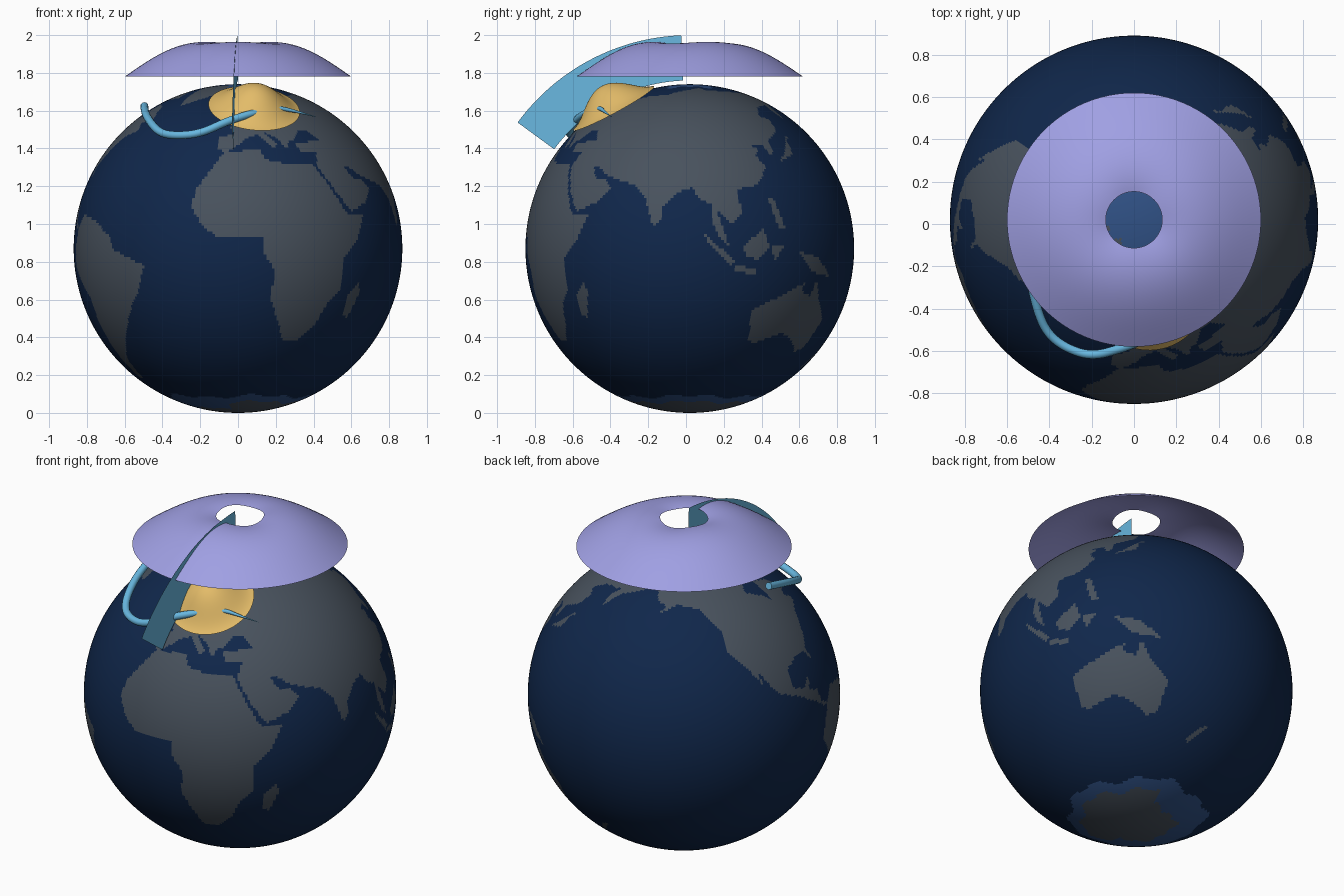
import bpy, bmesh
from math import sin, cos, pi, radians, degrees, asin, atan2
from mathutils import Vector

if "Cube" in bpy.data.objects:
    bpy.data.objects.remove(bpy.data.objects["Cube"], do_unlink=True)

CENTRE = Vector((0, 0.02, 0.87))
RADIUS = 0.87


def material(name, *rgb):
    mat = bpy.data.materials.new(name)
    mat.use_nodes = True
    mat.diffuse_color = (*rgb, 1)
    shader = next(n for n in mat.node_tree.nodes if n.type == "BSDF_PRINCIPLED")
    shader.inputs["Base Color"].default_value = (*rgb, 1)
    shader.inputs["Roughness"].default_value = 0.8
    return mat


ocean = material("deep ocean blue", 0.005, 0.02, 0.07)
land = material("slate land grey", 0.065, 0.084, 0.11)
ice = material("sea ice blue", 0.03, 0.084, 0.24)
violet = material("pale violet", 0.35, 0.35, 0.77)
amber = material("warm amber", 0.77, 0.5, 0.14)
sky = material("light sky blue", 0.14, 0.48, 0.75)


def direction(lon, lat):
    """Unit vector for a longitude and latitude; longitude zero faces the front."""
    lon, lat = radians(lon), radians(lat)
    return Vector((sin(lon) * cos(lat), -cos(lon) * cos(lat), sin(lat)))


def finish(name, bm, *mats):
    mesh = bpy.data.meshes.new(name)
    bm.to_mesh(mesh)
    bm.free()
    for mat in mats:
        mesh.materials.append(mat)
    mesh.polygons.foreach_set("use_smooth", [True] * len(mesh.polygons))
    obj = bpy.data.objects.new(name, mesh)
    bpy.context.scene.collection.objects.link(obj)
    return obj


def sheet(name, mat, nu, nv, point):
    """Curved sheet sampled from point(u, v), both running from 0 to 1."""
    bm = bmesh.new()
    rows = [[bm.verts.new(point(i / nu, j / nv)) for j in range(nv + 1)]
            for i in range(nu + 1)]
    for a, b in zip(rows, rows[1:]):
        for j in range(nv):
            bm.faces.new((a[j], b[j], b[j + 1], a[j + 1]))
    bmesh.ops.remove_doubles(bm, verts=bm.verts, dist=1e-5)
    return finish(name, bm, mat)


# Coastlines as simple longitude, latitude outlines
coasts = []


def coast(*outline):
    lons, lats = zip(*outline)
    edges = list(zip(outline, outline[1:] + outline[:1]))
    coasts.append((min(lons), max(lons), min(lats), max(lats), edges))


# southern continent of the front side, with its large island
coast((-17, 15), (-16, 21), (-10, 30), (-6, 36), (10, 37), (11, 33), (20, 31),
      (32, 31), (37, 22), (43, 12), (51, 12), (47, 4), (40, -4), (40, -15),
      (35, -20), (32, -27), (26, -34), (19, -34), (12, -18), (13, -8), (9, -1),
      (9, 4), (-7, 4), (-13, 8))
coast((44, -17), (49, -12), (50, -16), (47, -25), (44, -24))

# north-western peninsula and its islands
coast((-9, 37), (-9, 43), (-2, 44), (-4, 48), (4, 52), (8, 57), (10, 54),
      (20, 55), (23, 59), (29, 60), (22, 61), (25, 65), (18, 61), (16, 56),
      (11, 59), (5, 59), (6, 62), (14, 68), (26, 71), (41, 67), (35, 64),
      (50, 68), (50, 40), (41, 41), (37, 46), (31, 46), (28, 42), (23, 40),
      (22, 37), (19, 42), (13, 45), (18, 40), (16, 38), (10, 44), (3, 42),
      (0, 39), (-5, 36))
coast((-5, 50), (1, 52), (-3, 58), (-6, 57))
coast((-24, 65), (-18, 63), (-14, 65), (-20, 66))

# great eastern land mass
coast((50, 68), (68, 69), (73, 72), (105, 78), (112, 74), (140, 73), (180, 69),
      (180, 65), (163, 59), (157, 51), (156, 58), (160, 61), (143, 59),
      (135, 54), (141, 52), (139, 46), (129, 41), (129, 36), (126, 35),
      (125, 39), (118, 39), (122, 37), (119, 35), (122, 30), (117, 23),
      (108, 21), (109, 12), (105, 9), (100, 13), (104, 1), (101, 3), (98, 9),
      (98, 16), (94, 17), (91, 22), (86, 20), (80, 15), (80, 10), (77, 8),
      (73, 19), (68, 23), (57, 26), (50, 30), (48, 30), (51, 25), (56, 25),
      (59, 22), (55, 17), (45, 13), (39, 21), (35, 28), (34, 31), (36, 36),
      (28, 36), (27, 40), (41, 41), (50, 45))

# eastern islands
coast((95, 5), (106, -4), (105, -6), (98, 0))
coast((106, -6), (114, -7), (114, -9), (106, -8))
coast((109, 1), (117, 7), (119, 1), (115, -4), (110, -3))
coast((120, 1), (125, 1), (121, -5))
coast((120, 18), (122, 18), (126, 7), (123, 7))
coast((130, 32), (140, 35), (142, 43), (145, 43), (140, 41), (137, 37))
coast((131, -1), (141, -3), (150, -10), (143, -9), (138, -8))

# southern island continent and its neighbours
coast((114, -22), (129, -15), (136, -12), (135, -15), (140, -17), (142, -11),
      (146, -19), (153, -26), (150, -37), (145, -39), (138, -34), (131, -31),
      (118, -35), (115, -34))
coast((167, -46), (173, -40), (178, -38), (174, -41), (169, -47))

# north-western continent, its islands and the southern one below it
coast((-168, 66), (-156, 71), (-128, 70), (-115, 68), (-95, 72), (-82, 68),
      (-94, 60), (-82, 55), (-79, 52), (-77, 62), (-65, 59), (-56, 52),
      (-66, 50), (-60, 46), (-70, 43), (-76, 36), (-81, 31), (-80, 25),
      (-83, 30), (-90, 30), (-97, 27), (-97, 20), (-91, 18), (-87, 21),
      (-88, 16), (-83, 15), (-82, 9), (-77, 8), (-80, 7), (-86, 11), (-95, 16),
      (-105, 20), (-113, 31), (-110, 23), (-117, 33), (-124, 40), (-124, 48),
      (-135, 58), (-150, 60), (-163, 55), (-157, 59), (-165, 61))
coast((-62, 66), (-73, 72), (-90, 74), (-78, 65))
coast((-65, 82), (-90, 81), (-80, 76))
coast((-45, 60), (-22, 70), (-18, 80), (-35, 83), (-68, 78), (-54, 70))
coast((-77, 8), (-72, 12), (-62, 10), (-51, 4), (-50, 0), (-35, -6), (-39, -15),
      (-48, -26), (-58, -37), (-65, -42), (-69, -52), (-74, -52), (-71, -30),
      (-70, -18), (-81, -6), (-80, 1))


def is_land(lon, lat):
    for west, east, south, north, edges in coasts:
        if west <= lon <= east and south <= lat <= north:
            inside = False
            for (ax, ay), (bx, by) in edges:
                if (ay > lat) != (by > lat) and lon < ax + (lat - ay) * (bx - ax) / (by - ay):
                    inside = not inside
            if inside:
                return True
    return False


def surface_index(co):
    """Ocean, land or ice for a point on the globe."""
    lat = degrees(asin(max(-1, min(1, co.z / co.length))))
    lon = degrees(atan2(co.x, -co.y))
    wobble = sin(radians(lon * 5)) + sin(radians(lon * 11))
    if lat < -60:
        shore = -69 if -10 < lon < 165 else -76
        return 1 if lat < shore + wobble else 2 if lat < -64 + wobble else 0
    if is_land(lon, lat):
        return 1
    return 2 if lat > 79 + wobble else 0


# Globe
bm = bmesh.new()
bmesh.ops.create_uvsphere(bm, u_segments=360, v_segments=180, radius=RADIUS)
for face in bm.faces:
    face.material_index = surface_index(face.calc_center_median())
finish("globe", bm, ocean, land, ice).location = CENTRE


# Wavy ring canopy above the north pole
def canopy_point(u, v):
    a, r = u * 2 * pi, 0.6 - 0.467 * v
    z = 1.78 + 0.18 * sin(v * pi * 0.58) + 0.005 * v * sin(3 * a)
    return Vector((r * cos(a), CENTRE.y + r * sin(a), z))


sheet("polar_canopy", violet, 96, 24, canopy_point)

# Rounded mound resting on the globe
axis = direction(12, 61)
east = Vector((0, 0, 1)).cross(axis).normalized()
north = axis.cross(east)


def mound_point(u, v):
    a, spread = u * 2 * pi, radians(16) * (1 - v)
    r = 0.883 + 0.05 * (1 + cos(pi * (1 - v)))
    side = east * cos(a) + north * sin(a)
    return CENTRE + r * (axis * cos(spread) + side * sin(spread))


sheet("mound", amber, 64, 20, mound_point)

# Thin upright slice following a meridian
sheet("meridian_slice", sky, 40, 2,
      lambda u, v: CENTRE + direction(-2, 36.2 + 51.5 * u) * (0.89 + 0.24 * v))

# Winding stream that passes through the mound and tapers at its end
path = [(-77, 56), (-62, 52), (-46, 46), (-37, 42), (-28, 41), (-17, 42), (-5, 48),
        (8, 52), (24, 55), (34, 53), (45, 50)]
curve = bpy.data.curves.new("stream", "CURVE")
curve.dimensions = "3D"
curve.bevel_depth = 0.021
curve.bevel_resolution = 4
curve.use_fill_caps = True
curve.materials.append(sky)
spline = curve.splines.new("NURBS")
spline.points.add(len(path) - 1)
for p, (lon, lat), left in zip(spline.points, path, range(len(path), 0, -1)):
    p.co = (*(CENTRE + direction(lon, lat) * 0.91), 1)
    p.radius = min(1, left * 0.3 - 0.25)
spline.use_endpoint_u = True
spline.order_u = 3
spline.resolution_u = 8
stream = bpy.data.objects.new("stream", curve)
bpy.context.scene.collection.objects.link(stream)
